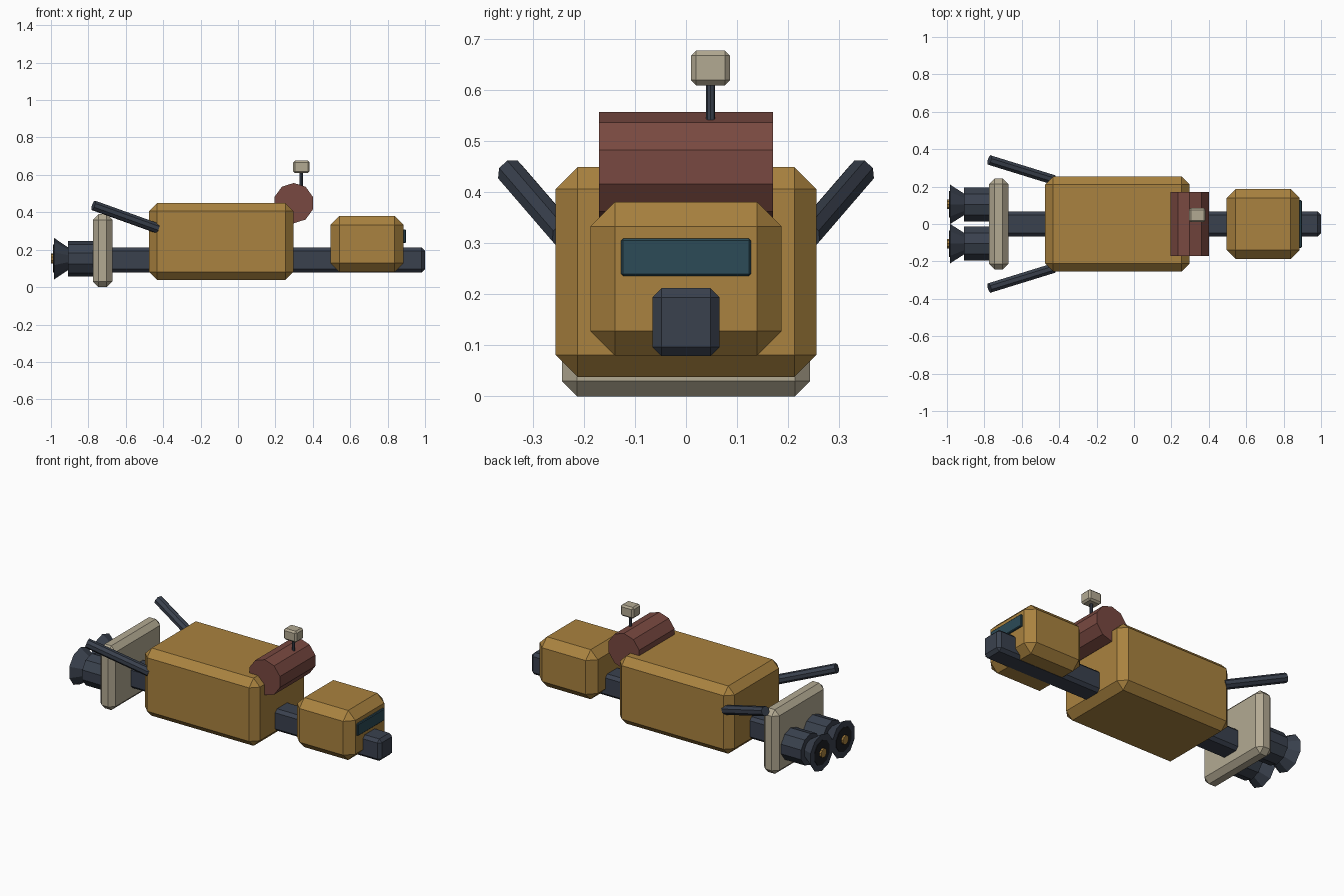
import bpy, bmesh, math
from mathutils import Vector

if "Cube" in bpy.data.objects:
    bpy.data.objects.remove(bpy.data.objects["Cube"])


def material(name, rgb):
    m = bpy.data.materials.new(name)
    m.diffuse_color = (*rgb, 1)
    m.use_nodes = True
    m.node_tree.nodes["Principled BSDF"].inputs["Base Color"].default_value = m.diffuse_color
    return m


OCHRE = material("ochre_paint", (0.40, 0.225, 0.05))
DARK = material("dark_steel", (0.042, 0.053, 0.076))
RED = material("rust_red", (0.19, 0.066, 0.052))
CREAM = material("cream_panel", (0.45, 0.40, 0.29))
TEAL = material("window_glass", (0.025, 0.07, 0.095))
BLACK = material("nozzle_black", (0.012, 0.013, 0.016))


def finish(bm, name, mat):
    bmesh.ops.recalc_face_normals(bm, faces=bm.faces)
    me = bpy.data.meshes.new(name)
    bm.to_mesh(me)
    bm.free()
    me.materials.append(mat)
    ob = bpy.data.objects.new(name, me)
    bpy.context.collection.objects.link(ob)
    return ob


def box(name, lo, hi, chamfer, mat):
    """Box between two corners with all edges chamfered."""
    lo, hi = Vector(lo), Vector(hi)
    bm = bmesh.new()
    bmesh.ops.create_cube(bm, size=1)
    for v in bm.verts:
        v.co = Vector([(lo[i] + hi[i]) / 2 + v.co[i] * (hi[i] - lo[i]) for i in range(3)])
    bmesh.ops.bevel(bm, geom=bm.edges[:], offset=chamfer, segments=1,
                    affect='EDGES', offset_type='OFFSET')
    return finish(bm, name, mat)


def rod(name, a, b, r1, r2, sides, mat, turn=0.0):
    """Capped cylinder or cone from point a to point b."""
    a, b = Vector(a), Vector(b)
    bm = bmesh.new()
    bmesh.ops.create_cone(bm, cap_ends=True, segments=sides, radius1=r1, radius2=r2,
                          depth=(b - a).length)
    # Build an explicit frame so a turn of 0 puts one vertex upward
    w = (b - a).normalized()
    up = Vector((0, 0, 1)) if abs(w.z) < 0.9 else Vector((1, 0, 0))
    v_axis = (up - w * up.dot(w)).normalized()
    u_axis = v_axis.cross(w)
    c, s = math.cos(turn), math.sin(turn)
    for v in bm.verts:
        x, y, z = v.co
        x, y = x * c - y * s, x * s + y * c
        v.co = (a + b) / 2 + u_axis * x + v_axis * y + w * z
    return finish(bm, name, mat)


# Hull: central spine, cargo body, cabin and its window
box("spine", (-0.72, -0.066, 0.079), (1.0, 0.066, 0.212), 0.018, DARK)
box("main_body", (-0.475, -0.255, 0.038), (0.296, 0.255, 0.449), 0.043, OCHRE)
box("cabin", (0.495, -0.187, 0.08), (0.885, 0.187, 0.381), 0.048, OCHRE)
box("cabin_window", (0.875, -0.127, 0.236), (0.897, 0.127, 0.309), 0.004, TEAL)

# Ten-sided tank lying across the front of the body
rod("cross_tank", (0.298, -0.17, 0.449), (0.298, 0.17, 0.449), 0.108, 0.108, 10, RED)

# Sensor mast on the tank
rod("sensor_mast", (0.339, 0.048, 0.50), (0.339, 0.048, 0.62), 0.009, 0.009, 8, DARK)
box("sensor_head", (0.295, 0.01, 0.609), (0.383, 0.086, 0.677), 0.01, CREAM)

# Rear shield plate
box("rear_plate", (-0.776, -0.243, 0.0), (-0.672, 0.243, 0.39), 0.03, CREAM)

# Mirrored parts: swept booms and engines
for side, s in (("right", -1), ("left", 1)):
    rod(side + "_boom", (-0.43, s * 0.236, 0.314), (-0.773, s * 0.342, 0.437),
        0.028, 0.028, 8, DARK, math.pi / 8)
    y, z = s * 0.105, 0.152
    rod(side + "_engine", (-0.74, y, z), (-0.91, y, z), 0.095, 0.095, 10, DARK)
    rod(side + "_nozzle", (-0.90, y, z), (-0.985, y, z), 0.055, 0.112, 10, DARK)
    rod(side + "_nozzle_throat", (-0.97, y, z), (-0.988, y, z), 0.075, 0.075, 10, BLACK)
    rod(side + "_nozzle_core", (-0.97, y, z), (-1.0, y, z), 0.027, 0.027, 10, OCHRE)
